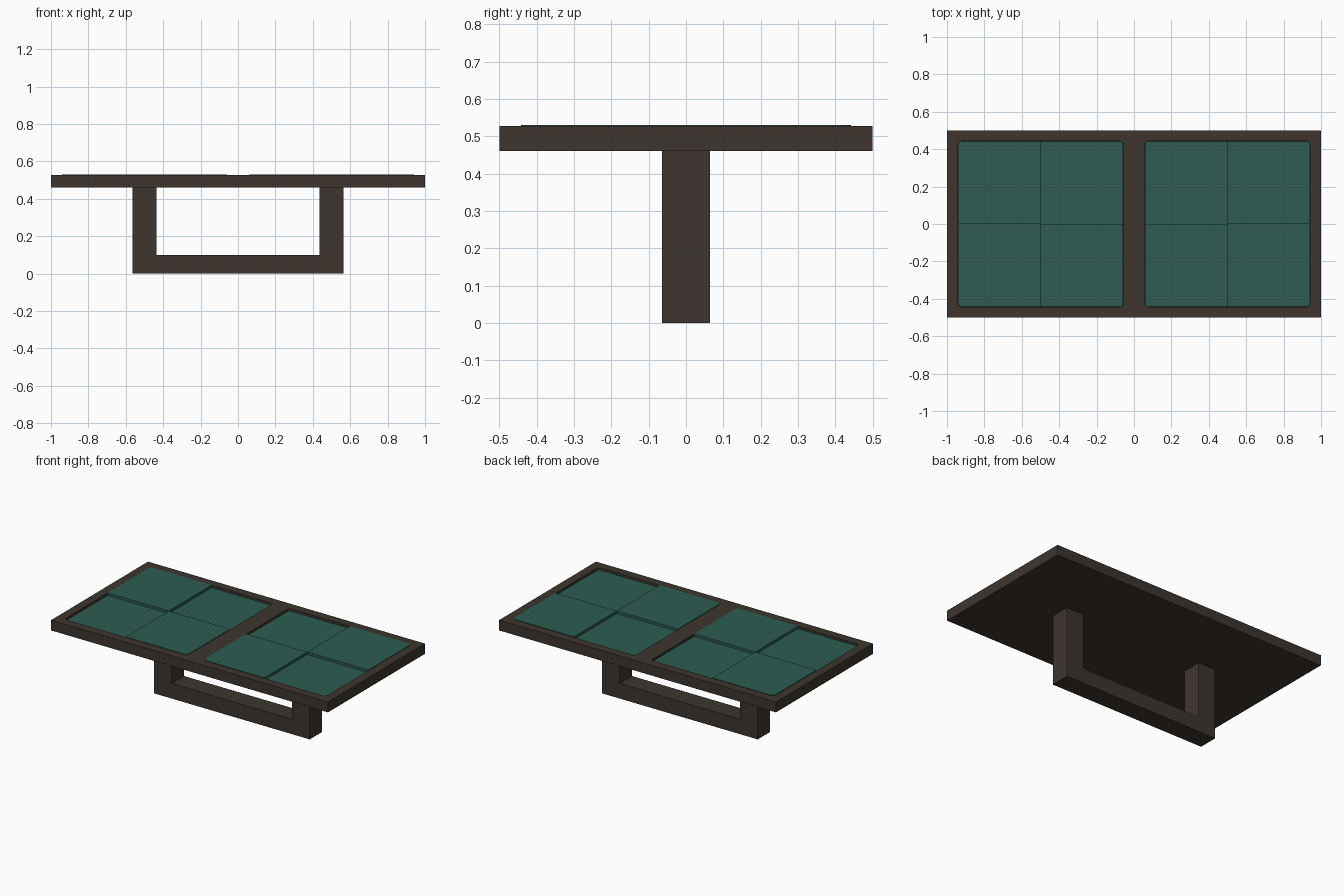
import bpy, bmesh, math

if "Cube" in bpy.data.objects:
    bpy.data.objects.remove(bpy.data.objects["Cube"])


def material(name, rgb):
    m = bpy.data.materials.new(name)
    m.diffuse_color = (*rgb, 1)
    m.use_nodes = True
    m.node_tree.nodes["Principled BSDF"].inputs["Base Color"].default_value = m.diffuse_color
    return m


WOOD = material("dark wood", (0.048, 0.036, 0.028))
GREEN = material("green tile", (0.026, 0.108, 0.085))


def prism(name, profile, direction, mat):
    """Extrude a closed outline of 3D points along a direction."""
    bm = bmesh.new()
    face = bm.faces.new([bm.verts.new(p) for p in profile])
    ext = bmesh.ops.extrude_face_region(bm, geom=[face])
    bmesh.ops.translate(bm, vec=direction,
                        verts=[v for v in ext["geom"] if isinstance(v, bmesh.types.BMVert)])
    bmesh.ops.recalc_face_normals(bm, faces=bm.faces)
    mesh = bpy.data.meshes.new(name)
    bm.to_mesh(mesh)
    bm.free()
    mesh.materials.append(mat)
    ob = bpy.data.objects.new(name, mesh)
    bpy.context.collection.objects.link(ob)
    return ob


def corner_arc(cx, cy, half, r, sx, sy, z):
    """Points rounding one corner of a square, counter-clockwise."""
    start = {(1, 1): 0, (-1, 1): 90, (-1, -1): 180, (1, -1): 270}[sx, sy]
    ox, oy = cx + sx * (half - r), cy + sy * (half - r)
    return [(ox + r * math.cos(math.radians(start + 15 * i)),
             oy + r * math.sin(math.radians(start + 15 * i)), z) for i in range(7)]


CORNERS = [(1, 1), (-1, 1), (-1, -1), (1, -1)]
HALF, RADIUS = 0.443, 0.022
FLOOR, LOW, HIGH, TOP = 0.495, 0.513, 0.530, 0.527

# Table top slab with two rounded pockets
top = prism("table_top", [(-1, -.5, .46), (1, -.5, .46), (1, .5, .46), (-1, .5, .46)],
            (0, 0, TOP - .46), WOOD)
for cx in (-.5, .5):
    outline = [p for sx, sy in CORNERS for p in corner_arc(cx, 0, HALF, RADIUS, sx, sy, FLOOR)]
    cutter = prism("pocket_cutter", outline, (0, 0, .1), WOOD)
    cutter.hide_render = True
    mod = top.modifiers.new("pocket", "BOOLEAN")
    mod.operation, mod.solver, mod.object = "DIFFERENCE", "EXACT", cutter
    bpy.context.view_layer.objects.active = top
    bpy.ops.object.modifier_apply(modifier=mod.name)
    bpy.data.objects.remove(cutter)

# Four tiles per pocket, alternately raised and sunken, mirrored across x
for side, cx in (("left", -.5), ("right", .5)):
    for sx, sy in CORNERS:
        half = HALF - .001
        # square quarter whose outer corner is rounded
        pts = corner_arc(cx, 0, half, RADIUS, sx, sy, FLOOR)
        a, b = (cx + sx * half, 0, FLOOR), (cx, sy * half, FLOOR)
        inner = (cx, 0, FLOOR)
        pts += [b, inner, a] if sx * sy > 0 else [a, inner, b]
        raised = (sx * sy < 0) == (cx < 0)
        name = f"{side}_{'back' if sy > 0 else 'front'}_{'outer' if sx * cx > 0 else 'inner'}_tile"
        prism(name, pts, (0, 0, (HIGH if raised else LOW) - FLOOR), GREEN)

# U-shaped base: two legs joined by a floor bar
X, XI, D = .563, .436, .064
base = [(-X, 0), (X, 0), (X, .46), (XI, .46), (XI, .098), (-XI, .098), (-XI, .46), (-X, .46)]
prism("u_base", [(x, -D, z) for x, z in base], (0, 2 * D, 0), WOOD)
